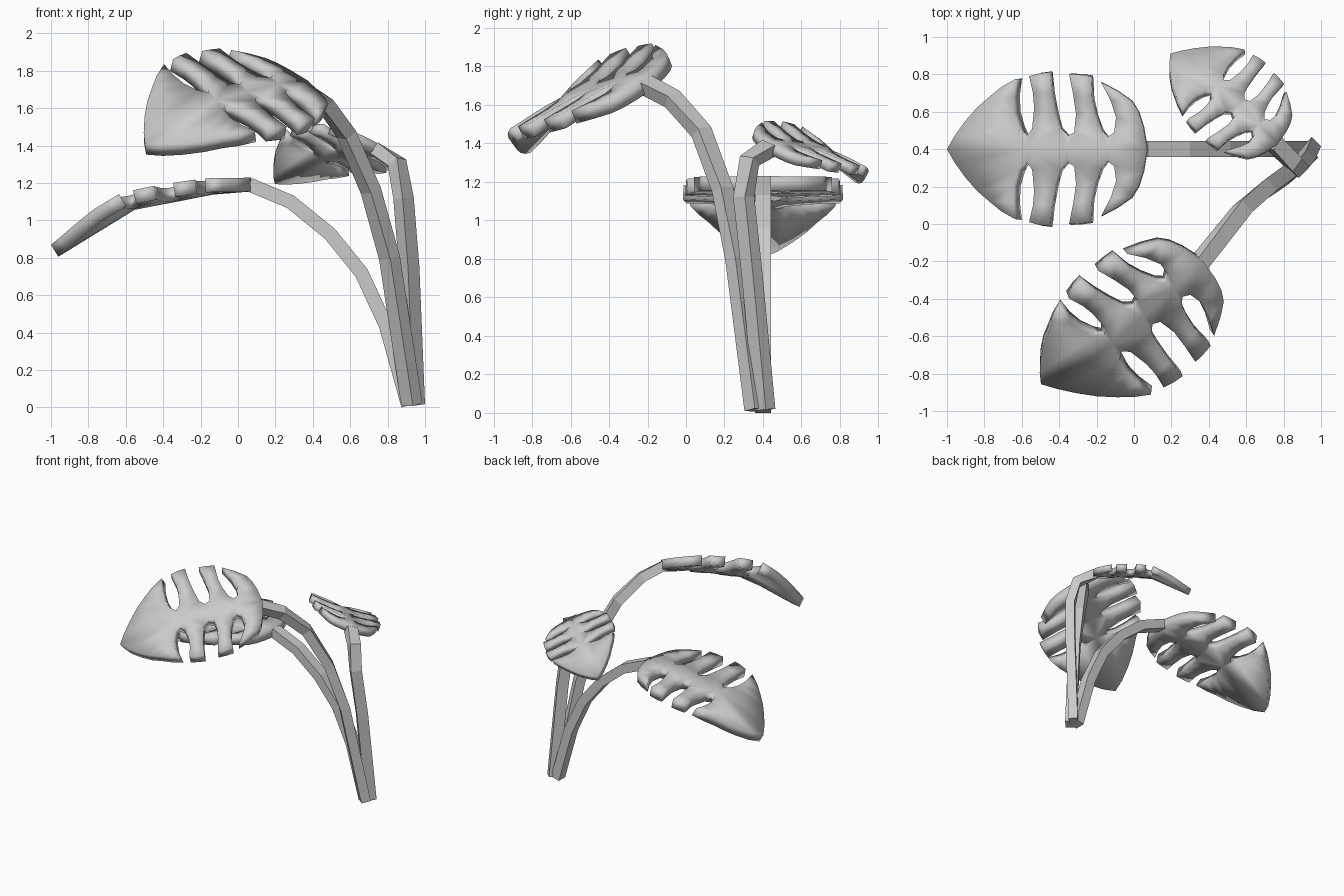
import bpy, bmesh, math
from mathutils import Vector, Matrix

if "Cube" in bpy.data.objects:
    bpy.data.objects.remove(bpy.data.objects["Cube"])

# Half leaf: each lobe runs from one slit root to the next (u along leaf, v across)
LOBES = [
    [(.02, .12), (.045, .2), (.08, .257), (.155, .31), (.246, .358), (.195, .26), (.166, .17),
     (.176, .09), (.212, .064)],
    [(.212, .064), (.246, .10), (.275, .18), (.294, .267), (.30, .39), (.36, .398), (.417, .40),
     (.395, .29), (.38, .187), (.39, .09), (.428, .07)],
    [(.428, .07), (.465, .107), (.487, .187), (.508, .3), (.519, .412), (.575, .405), (.631, .39),
     (.61, .3), (.604, .22), (.615, .107), (.647, .07)],
    [(.647, .07), (.69, .107), (.715, .19), (.717, .28), (.706, .374), (.78, .332), (.84, .283),
     (.91, .222), (.973, .15), (1.03, .07)],
]
MID = [0, .212, .428, .647, 1.07]
DROOP = [(0, 0), (.22, 0), (.37, -.022), (.55, -.05), (.706, -.088), (.84, -.165),
         (.93, -.235), (1.07, -.36)]


def height(u, v):
    """Droop along the leaf plus a shallow fold along the midrib."""
    z = DROOP[-1][1]
    for (a, za), (b, zb) in zip(DROOP, DROOP[1:]):
        if u <= b:
            z = za + (zb - za) * (u - a) / (b - a)
            break
    fold = .03 * math.sin(math.pi * u / 1.07) * max(0, 1 - abs(v) / .38)
    return z - fold


def make_leaf(name, base, along, up, scale):
    bm = bmesh.new()
    for side in (1, -1):
        for i, lobe in enumerate(LOBES):
            pts = [(MID[i], 0)] + lobe + [(MID[i + 1], 0)]
            if side > 0:
                pts = pts[::-1]
            bm.faces.new([bm.verts.new((u, v * side, 0)) for u, v in pts])
    bmesh.ops.remove_doubles(bm, verts=bm.verts, dist=.0005)
    bmesh.ops.triangulate(bm, faces=bm.faces[:])
    for f in bm.faces:
        f.normal_update()
        if f.normal.z < 0:
            f.normal_flip()
    for v in bm.verts:
        v.co.z = height(v.co.x, v.co.y)
    # place in the leaf's own frame
    U = Vector(along).normalized()
    V = Vector(up).cross(U).normalized()
    N = U.cross(V)
    rot = Matrix((U, V, N)).transposed().to_4x4()
    bm.transform(Matrix.Translation(base) @ rot @ Matrix.Scale(scale, 4))
    me = bpy.data.meshes.new(name)
    bm.to_mesh(me)
    bm.free()
    ob = bpy.data.objects.new(name, me)
    bpy.context.collection.objects.link(ob)
    mod = ob.modifiers.new("thickness", 'SOLIDIFY')
    mod.thickness = .075 * scale
    mod.offset = -1
    bpy.context.view_layer.objects.active = ob
    ob.select_set(True)
    bpy.ops.object.shade_smooth_by_angle(angle=math.radians(30))
    ob.select_set(False)
    return V


def make_stem(name, path, side0, side1, w, t):
    """Rectangular bar swept along a path, its width twisting from side0 to side1."""
    bm = bmesh.new()
    P = [Vector(p) for p in path]
    rings = []
    for i, p in enumerate(P):
        tan = (P[min(i + 1, len(P) - 1)] - P[max(i - 1, 0)]).normalized()
        s = Vector(side0).lerp(Vector(side1), i / (len(P) - 1))
        s = (s - tan * s.dot(tan)).normalized() * w / 2
        n = tan.cross(s).normalized() * t / 2
        rings.append([bm.verts.new(p + a * s + b * n)
                      for a, b in ((1, 1), (-1, 1), (-1, -1), (1, -1))])
    for r, q in zip(rings, rings[1:]):
        for k in range(4):
            bm.faces.new((r[k], r[k - 3], q[k - 3], q[k]))
    bm.faces.new(rings[0])
    bm.faces.new(rings[-1])
    bmesh.ops.recalc_face_normals(bm, faces=bm.faces)
    me = bpy.data.meshes.new(name)
    bm.to_mesh(me)
    bm.free()
    bpy.context.collection.objects.link(bpy.data.objects.new(name, me))


# Leaves
v_side = make_leaf("side_leaf", (.07, .4, 1.23), (-1, 0, 0), (0, 0, 1), 1)
v_front = make_leaf("front_leaf", (.37, -.2, 1.75), (-.70, -.73, -.02), (.36, -.36, .95), 1.01)
v_back = make_leaf("back_leaf", (.77, .43, 1.40), (-.455, .496, .055), (.28, .15, .69), .68)

# Stems
make_stem("side_stem", [(.91, .4, .01), (.79, .4, .44), (.66, .4, .72), (.49, .4, .93),
                        (.28, .4, 1.10), (.06, .4, 1.192)], v_side, v_side, .085, .075)
make_stem("front_stem", [(.93, .36, .015), (.81, .26, .80), (.71, .19, 1.16), (.58, .08, 1.46),
                         (.46, -.07, 1.63), (.34, -.22, 1.71)],
          (v_front.x, v_front.y, 0), v_front, .085, .075)
make_stem("back_stem", [(.945, .41, .015), (.915, .34, .75), (.885, .30, 1.12), (.85, .33, 1.31),
                        (.75, .43, 1.375)], (v_back.x, v_back.y, 0), v_back, .085, .07)
